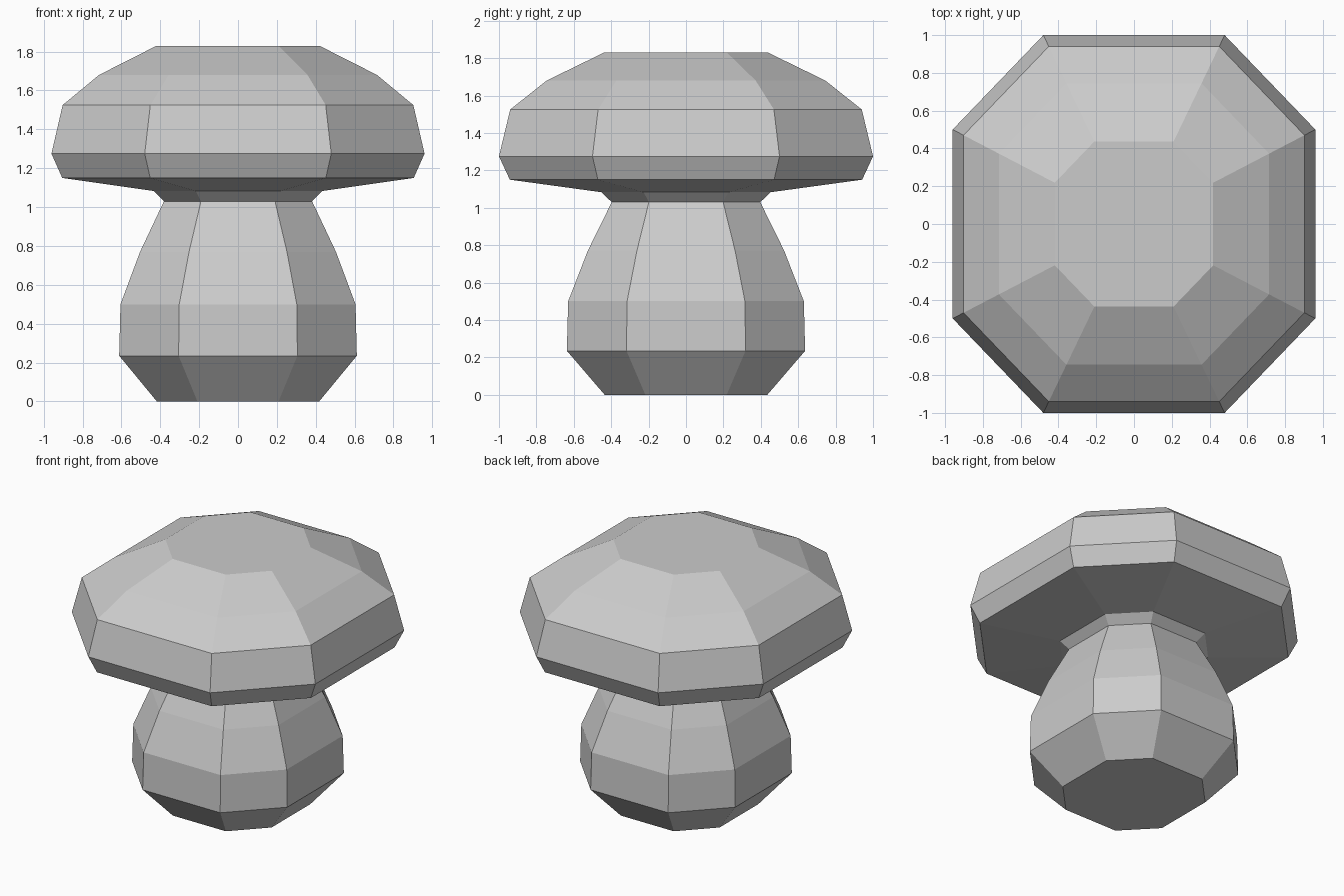
import bpy, bmesh

if "Cube" in bpy.data.objects:
    bpy.data.objects.remove(bpy.data.objects["Cube"])

# Octagon outline at full size (slightly wider in y than x)
OUTLINE = [(0.48, -1), (0.96, -0.5), (0.96, 0.5), (0.48, 1),
           (-0.48, 1), (-0.96, 0.5), (-0.96, -0.5), (-0.48, -1)]


def loft(name, profile, cap_bottom=False, cap_top=False):
    """Stack scaled octagons given as (scale, z), bottom to top, and skin them."""
    bm = bmesh.new()
    rings = [[bm.verts.new((x * s, y * s, z)) for x, y in OUTLINE]
             for s, z in profile]
    for low, high in zip(rings, rings[1:]):
        for i in range(8):
            j = (i + 1) % 8
            bm.faces.new((low[i], low[j], high[j], high[i]))
    if cap_bottom:
        bm.faces.new(rings[0][::-1])
    if cap_top:
        bm.faces.new(rings[-1])
    mesh = bpy.data.meshes.new(name)
    bm.to_mesh(mesh)
    bm.free()
    obj = bpy.data.objects.new(name, mesh)
    bpy.context.collection.objects.link(obj)
    return obj


# Bulging stem, narrowing to the neck
loft("stem", [(0.435, 0), (0.637, 0.235), (0.63, 0.5),
              (0.525, 0.77), (0.397, 1.03)], cap_bottom=True)

# Mushroom cap: neck flare, underside, rim and dome, joined to the stem at the neck
loft("cap", [(0.397, 1.03), (0.453, 1.083), (0.942, 1.15), (1.0, 1.275),
             (0.94, 1.525), (0.745, 1.68), (0.437, 1.83)], cap_top=True)
